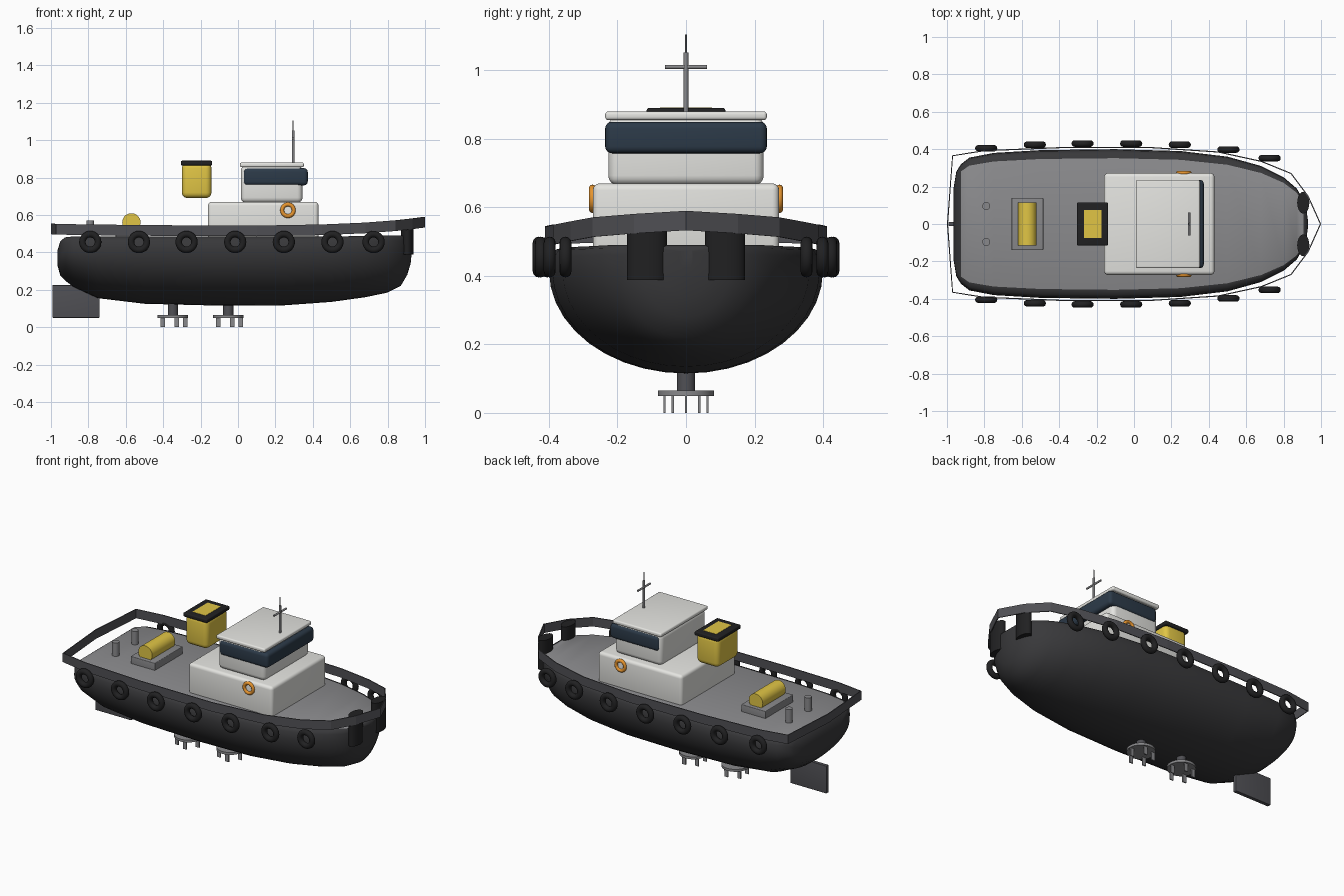
import bpy, bmesh, math
from mathutils import Vector

cube = bpy.data.objects.get("Cube")
if cube:
    bpy.data.objects.remove(cube, do_unlink=True)


def material(name, r, g, b):
    m = bpy.data.materials.new(name)
    m.use_nodes = True
    m.diffuse_color = (r, g, b, 1)
    for n in m.node_tree.nodes:
        if n.type == 'BSDF_PRINCIPLED':
            n.inputs["Base Color"].default_value = (r, g, b, 1)
    return m


HULL = material("hull charcoal", 0.04, 0.04, 0.043)
DECK = material("deck grey", 0.26, 0.26, 0.27)
TRIM = material("bulwark grey", 0.08, 0.08, 0.09)
RUBBER = material("rubber black", 0.015, 0.015, 0.016)
WHITE = material("cabin white", 0.78, 0.78, 0.75)
GLASS = material("window navy", 0.025, 0.042, 0.065)
YELLOW = material("yellow paint", 0.75, 0.56, 0.06)
ORANGE = material("safety orange", 0.85, 0.32, 0.03)
METAL = material("metal grey", 0.25, 0.25, 0.26)


def finish(ob, name, mat, angle=35):
    ob.name = name
    if mat:
        ob.data.materials.append(mat)
    bpy.ops.object.select_all(action='DESELECT')
    ob.select_set(True)
    bpy.context.view_layer.objects.active = ob
    bpy.ops.object.shade_smooth_by_angle(angle=math.radians(angle))
    return ob


def from_bmesh(bm, name, mats):
    bmesh.ops.recalc_face_normals(bm, faces=bm.faces)
    me = bpy.data.meshes.new(name)
    bm.to_mesh(me)
    bm.free()
    for m in mats:
        me.materials.append(m)
    ob = bpy.data.objects.new(name, me)
    bpy.context.collection.objects.link(ob)
    return ob


def box(name, mat, x, y, z, bevel=0):
    """Box from (low, high) ranges, with an optional rounded edge."""
    bm = bmesh.new()
    bmesh.ops.create_cube(bm, size=1)
    for v in bm.verts:
        v.co = Vector([(r[0] + r[1]) / 2 + c * (r[1] - r[0])
                       for r, c in zip((x, y, z), v.co)])
    if bevel:
        bmesh.ops.bevel(bm, geom=bm.edges[:], offset=bevel, segments=4,
                        profile=0.5, affect='EDGES')
    return finish(from_bmesh(bm, name, [mat]), name, None)


def rod(name, mat, a, b, radius, sides=24):
    a, b = Vector(a), Vector(b)
    bpy.ops.mesh.primitive_cylinder_add(
        vertices=sides, radius=radius, depth=(b - a).length, location=(a + b) / 2,
        rotation=(b - a).to_track_quat('Z', 'Y').to_euler())
    return finish(bpy.context.object, name, mat)


def ring(name, mat, loc, major, minor):
    bpy.ops.mesh.primitive_torus_add(
        location=loc, rotation=(math.pi / 2, 0, 0), major_radius=major,
        minor_radius=minor, major_segments=28, minor_segments=12)
    return finish(bpy.context.object, name, mat, 60)


# Hull: lofted stations of x, half breadth, keel height, deck height
STATIONS = [
    (-0.965, 0.19, 0.33, 0.41), (-0.95, 0.28, 0.275, 0.46), (-0.925, 0.32, 0.25, 0.48),
    (-0.88, 0.355, 0.215, 0.485), (-0.75, 0.38, 0.155, 0.485), (-0.5, 0.395, 0.125, 0.485),
    (-0.1, 0.4, 0.115, 0.485), (0.25, 0.39, 0.117, 0.485), (0.5, 0.36, 0.135, 0.485),
    (0.68, 0.31, 0.16, 0.487), (0.8, 0.25, 0.185, 0.49), (0.87, 0.19, 0.22, 0.49),
    (0.905, 0.13, 0.28, 0.49), (0.923, 0.07, 0.34, 0.485), (0.93, 0.02, 0.41, 0.475)]
bm = bmesh.new()
sections = []
for x, b, keel, top in STATIONS:
    drop = min(0.07, (top - keel) * 0.4)
    mid = top - drop
    half = [(b * math.sin(t * math.pi / 20), mid - (mid - keel) * math.cos(t * math.pi / 20))
            for t in range(11)]
    half += [(b * 0.985, top - drop * 0.4), (b * 0.95, top - drop * 0.12), (b * 0.88, top)]
    pts = half + [(-y, z) for y, z in reversed(half[1:])]
    sections.append([bm.verts.new((x, y, z)) for y, z in pts])
n = len(sections[0])
deck_edge = 13
for i, (s, t) in enumerate(zip(sections, sections[1:])):
    for j in range(n):
        k = (j + 1) % n
        f = bm.faces.new((s[j], s[k], t[k], t[j]))
        f.material_index = int(j == deck_edge and 1 < i < 12)
bm.faces.new(sections[0])
bm.faces.new(sections[-1])
finish(from_bmesh(bm, "hull", [HULL, DECK]), "hull", None, 45)

# Bulwark: a thin faceted band around the deck
RAIL = [(-0.997, 0, 0.497), (-0.97, 0.365, 0.495), (-0.8, 0.392, 0.492), (-0.4, 0.408, 0.488),
        (0.1, 0.408, 0.486), (0.45, 0.385, 0.492), (0.68, 0.335, 0.502),
        (0.84, 0.27, 0.514), (0.93, 0.15, 0.524), (0.997, 0, 0.533)]
loop = RAIL + [(x, -y, z) for x, y, z in reversed(RAIL[1:-1])]
bm = bmesh.new()
low = [bm.verts.new(p) for p in loop]
high = [bm.verts.new((x, y, z + 0.057)) for x, y, z in loop]
for i in range(len(loop)):
    j = (i + 1) % len(loop)
    bm.faces.new((low[i], low[j], high[j], high[i]))
bulwark = from_bmesh(bm, "bulwark", [TRIM])
solid = bulwark.modifiers.new("thickness", 'SOLIDIFY')
solid.thickness = 0.006
solid.offset = 0

# Tyre fenders along both sides, block fenders at the bow
TYRES = [(-0.79, 0.405), (-0.53, 0.424), (-0.275, 0.43), (-0.015, 0.43),
         (0.245, 0.424), (0.505, 0.398), (0.725, 0.352)]
for side, label in ((1, "left"), (-1, "right")):
    for i, (x, y) in enumerate(TYRES):
        ring(f"tyre_{label}_{i + 1}", RUBBER, (x, side * y, 0.455), 0.042, 0.0175)
    fender = rod(f"bow_fender_{label}", RUBBER, (0.905, side * 0.114, 0.388),
                 (0.905, side * 0.114, 0.575), 0.058)
    fender.scale.x = 0.56
    ring(f"life_ring_{label}", ORANGE, (0.267, side * 0.273, 0.625), 0.031, 0.0105)
    rod(f"bollard_{label}", METAL, (-0.79, side * 0.096, 0.48),
        (-0.79, side * 0.096, 0.57), 0.021)

# Deckhouse and wheelhouse
box("deckhouse", WHITE, (-0.16, 0.43), (-0.272, 0.272), (0.47, 0.67), 0.02)
box("wheelhouse", WHITE, (0.015, 0.345), (-0.227, 0.227), (0.665, 0.865), 0.028)
box("window_band", GLASS, (0.03, 0.373), (-0.236, 0.236), (0.758, 0.85), 0.02)
box("wheelhouse_roof", WHITE, (0.01, 0.352), (-0.236, 0.236), (0.855, 0.88), 0.009)

# Mast with crossbar and whip aerial
rod("mast", METAL, (0.295, 0, 0.875), (0.295, 0, 1.052), 0.007, 12)
rod("aerial", METAL, (0.295, 0, 1.05), (0.295, 0, 1.105), 0.003, 8)
rod("crossbar", METAL, (0.295, -0.062, 1.01), (0.295, 0.062, 1.01), 0.006, 12)

# Funnel with dark cap
box("funnel", YELLOW, (-0.3, -0.142), (-0.108, 0.108), (0.69, 0.88), 0.03)
box("funnel_cap", RUBBER, (-0.306, -0.138), (-0.115, 0.115), (0.865, 0.89), 0.007)
box("funnel_opening", YELLOW, (-0.266, -0.174), (-0.076, 0.076), (0.886, 0.8915))

# Towing winch
box("winch_base", METAL, (-0.655, -0.485), (-0.14, 0.14), (0.47, 0.53), 0.004)
rod("winch_drum", YELLOW, (-0.57, -0.115, 0.56), (-0.57, 0.115, 0.56), 0.049, 32)

# Underwater gear: rudder and two vertical blade thrusters
box("rudder", TRIM, (-0.993, -0.74), (-0.012, 0.012), (0.05, 0.225), 0.004)
for label, x in (("aft", -0.348), ("forward", -0.052)):
    rod(f"thruster_shaft_{label}", TRIM, (x, 0, 0.06), (x, 0, 0.15), 0.027)
    rod(f"thruster_disc_{label}", METAL, (x, 0, 0.05), (x, 0, 0.065), 0.082, 32)
    for i in range(5):
        a = i * math.tau / 5
        bx, by = x + 0.066 * math.cos(a), 0.066 * math.sin(a)
        box(f"thruster_blade_{label}_{i + 1}", METAL, (bx - 0.012, bx + 0.012),
            (by - 0.0035, by + 0.0035), (0, 0.055))
